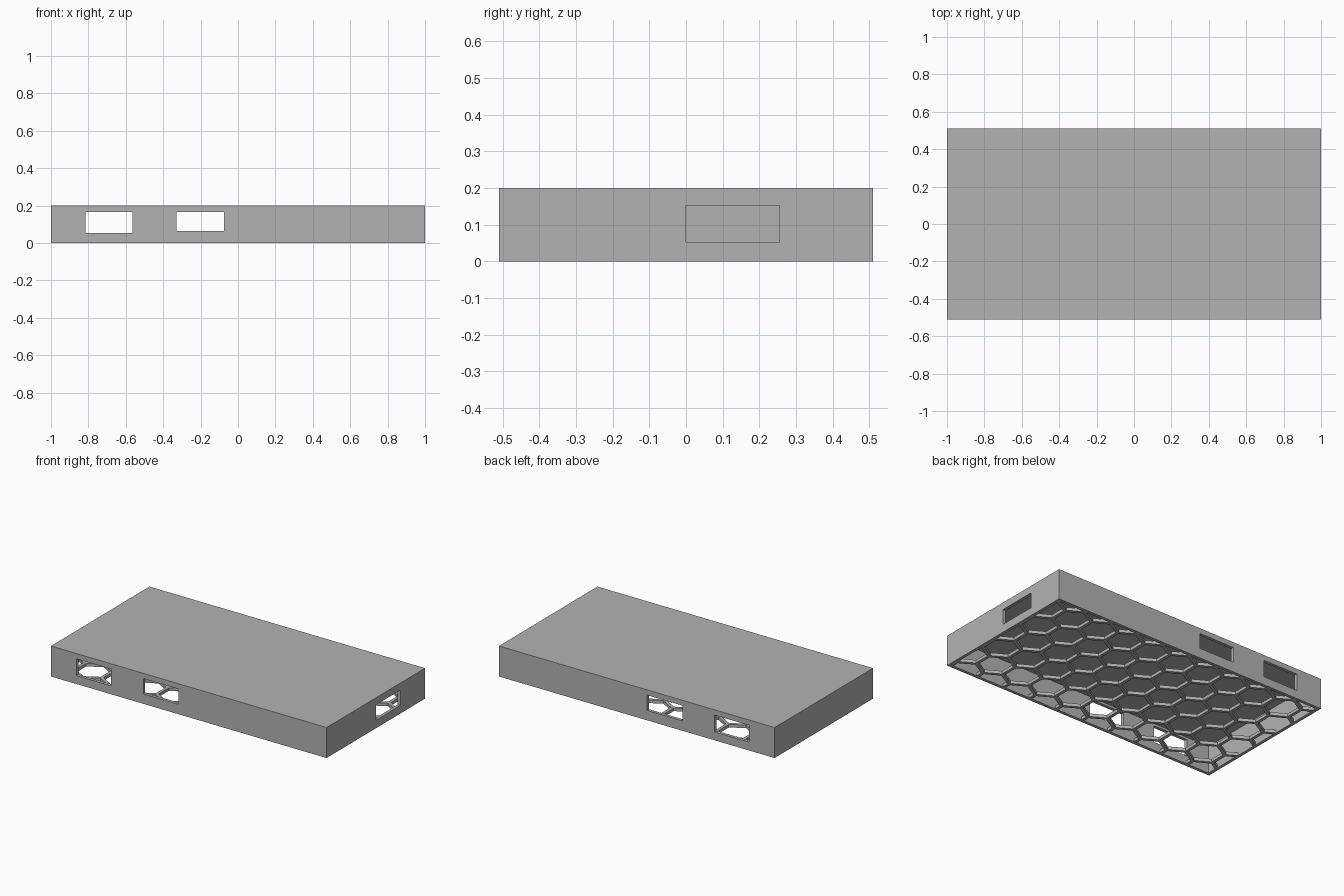
import bpy, bmesh, math
from mathutils import Matrix, Vector

if "Cube" in bpy.data.objects:
    bpy.data.objects.remove(bpy.data.objects["Cube"], do_unlink=True)

LENGTH, DEPTH, HEIGHT, WALL = 2.0, 1.02, 0.2, 0.02
PITCH = 0.2          # distance between honeycomb cells
BAR = 0.02           # bar width of the grille

grey = bpy.data.materials.new("plain grey")
grey.use_nodes = True
grey.diffuse_color = (0.45, 0.45, 0.45, 1)
grey.node_tree.nodes["Principled BSDF"].inputs["Base Color"].default_value = grey.diffuse_color


def add_box(bm, low, high):
    low, high = Vector(low), Vector(high)
    matrix = Matrix.Translation((low + high) / 2) @ Matrix.Diagonal((*(high - low), 1))
    bmesh.ops.create_cube(bm, size=1, matrix=matrix)


def make_object(name, bm):
    mesh = bpy.data.meshes.new(name)
    bm.to_mesh(mesh)
    bm.free()
    mesh.materials.append(grey)
    obj = bpy.data.objects.new(name, mesh)
    bpy.context.collection.objects.link(obj)
    return obj


def box_object(name, low, high):
    bm = bmesh.new()
    add_box(bm, low, high)
    return make_object(name, bm)


def cut(target, cutter):
    cutter.hide_render = True
    mod = target.modifiers.new("cut", "BOOLEAN")
    mod.operation, mod.solver, mod.object = "DIFFERENCE", "EXACT", cutter
    bpy.context.view_layer.objects.active = target
    bpy.ops.object.modifier_apply(modifier=mod.name)
    bpy.data.objects.remove(cutter, do_unlink=True)


hx, hy = LENGTH / 2, DEPTH / 2
ix, iy = hx - WALL, hy - WALL

# Case: a tray turned upside down, open below
case = box_object("case", (-hx, -hy, 0), (hx, hy, HEIGHT))
cut(case, box_object("cavity", (-ix, -iy, -0.1), (ix, iy, HEIGHT - WALL)))

# Window openings: two through front and back, one in the left end
bm = bmesh.new()
add_box(bm, (-0.815, -1, 0.055), (-0.565, 1, 0.165))
add_box(bm, (-0.33, -1, 0.065), (-0.075, 1, 0.165))
add_box(bm, (0.9, 0, 0.053), (1.1, 0.255, 0.153))
cut(case, make_object("window_cutter", bm))

# Honeycomb grille closing the underside
grille = box_object("honeycomb_grille", (-ix, -iy, 0), (ix, iy, WALL))
radius = (PITCH - BAR) / math.sqrt(3)
bm = bmesh.new()
for row in range(8):
    for col in range(-1, 12):
        x = -hx + 0.08 + (col + row % 2 / 2) * PITCH
        y = -hy + 0.01 + row * PITCH * math.sqrt(3) / 2
        turn = Matrix.Rotation(math.radians(30), 4, "Z")
        # Find the turn that points a corner along y
        ring = bmesh.ops.create_cone(bm, cap_ends=True, segments=6, radius1=radius,
                                     radius2=radius, depth=0.2)["verts"]
        if max(v.co.y for v in ring) < radius * 0.95:
            bmesh.ops.transform(bm, matrix=turn, verts=ring)
        bmesh.ops.translate(bm, vec=(x, y, 0), verts=ring)
cut(grille, make_object("cell_cutter", bm))
